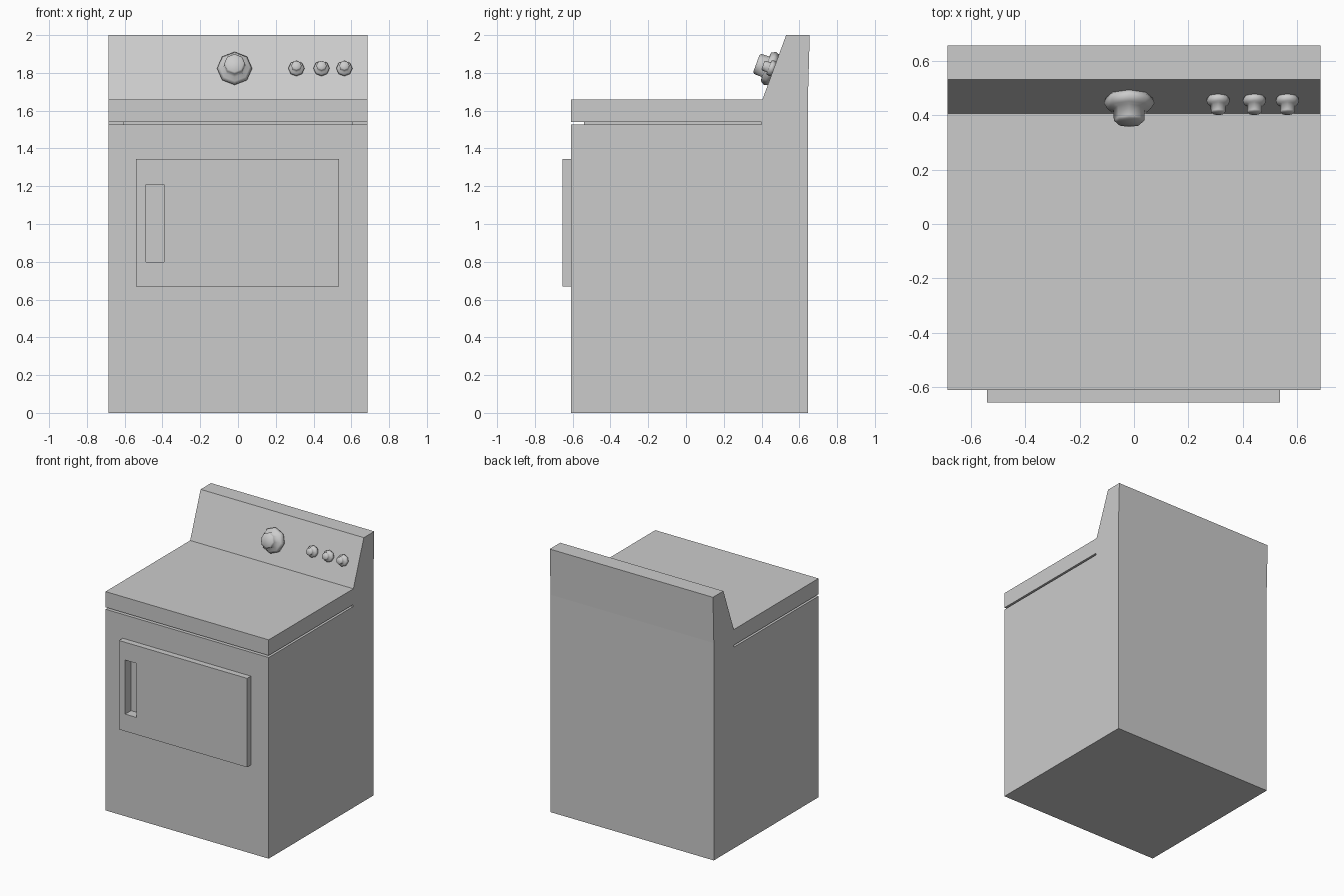
import bpy, bmesh, math
from mathutils import Vector, Matrix

if "Cube" in bpy.data.objects:
    bpy.data.objects.remove(bpy.data.objects["Cube"])


def finish(name, bm, smooth=False):
    bmesh.ops.recalc_face_normals(bm, faces=bm.faces)
    for f in bm.faces:
        f.smooth = smooth
    me = bpy.data.meshes.new(name)
    bm.to_mesh(me)
    bm.free()
    ob = bpy.data.objects.new(name, me)
    bpy.context.collection.objects.link(ob)
    return ob


def prism(name, points, offset):
    """Extrude a planar outline along an offset vector."""
    bm = bmesh.new()
    face = bm.faces.new([bm.verts.new(p) for p in points])
    new = bmesh.ops.extrude_face_region(bm, geom=[face])["geom"]
    # extruding keeps the starting cap, giving a closed solid
    verts = [g for g in new if isinstance(g, bmesh.types.BMVert)]
    bmesh.ops.translate(bm, verts=verts, vec=offset)
    return finish(name, bm)


def box(name, x0, x1, y0, y1, z0, z1):
    return prism(name, [(x0, y0, z0), (x1, y0, z0), (x1, y0, z1), (x0, y0, z1)],
                 (0, y1 - y0, 0))


def cut(target, cutter):
    mod = target.modifiers.new("cut", 'BOOLEAN')
    mod.operation = 'DIFFERENCE'
    mod.solver = 'EXACT'
    mod.object = cutter
    bpy.context.view_layer.objects.active = target
    bpy.ops.object.modifier_apply(modifier=mod.name)


def knob(name, profile, x, z):
    """Eight-sided lathe standing on the sloped control panel."""
    slope = Vector((0, 0.125, 0.34)).normalized()
    normal = Vector((0, -slope.z, slope.y))
    base = Vector((x, 0.405 + (z - 1.66) * 0.125 / 0.34, z))
    bm = bmesh.new()
    rings = []
    for r, d in profile:
        rings.append([bm.verts.new(base + normal * d
                                   + Vector((1, 0, 0)) * r * math.cos(i * math.pi / 4)
                                   + slope * r * math.sin(i * math.pi / 4))
                      for i in range(8)])
    for a, b in zip(rings, rings[1:]):
        for i in range(8):
            j = (i + 1) % 8
            bm.faces.new((a[i], a[j], b[j], b[i]))
    bm.faces.new(rings[0])
    bm.faces.new(rings[-1])
    return finish(name, bm, smooth=True)


# Cabinet with sloped control panel, from its side profile
W = 0.685
side = [(-0.61, 0), (-0.61, 1.66), (0.405, 1.66), (0.53, 2.0),
        (0.655, 2.0), (0.645, 1.65), (0.645, 0)]
cabinet = prism("cabinet", [(-W, y, z) for y, z in side], (2 * W, 0, 0))

# Door panel
door = box("door", -0.54, 0.535, -0.655, -0.61, 0.67, 1.345)

# Gap under the top lid, running round the front and both sides
u = [(-0.8, -0.8), (0.8, -0.8), (0.8, 0.40), (0.61, 0.40),
     (0.61, -0.54), (-0.61, -0.54), (-0.61, 0.40), (-0.8, 0.40)]
gap = prism("lid_gap_cutter", [(x, y, 1.526) for x, y in u], (0, 0, 0.015))
cut(cabinet, gap)

# Recessed door handle
recess = box("handle_cutter", -0.488, -0.392, -0.75, -0.585, 0.80, 1.21)
cut(cabinet, recess)
cut(door, recess)
for helper in (gap, recess):
    bpy.data.objects.remove(helper)

# Control dial and three small knobs
knob("dial", [(0.085, -0.003), (0.093, 0.02), (0.08, 0.042), (0.058, 0.045),
              (0.056, 0.088), (0.048, 0.096)], -0.018, 1.817)
for n, x in enumerate((0.309, 0.442, 0.563)):
    knob(f"small_knob_{n + 1}", [(0.039, -0.003), (0.043, 0.012), (0.038, 0.026),
                                 (0.028, 0.028), (0.027, 0.055), (0.023, 0.06)],
         x, 1.82)
